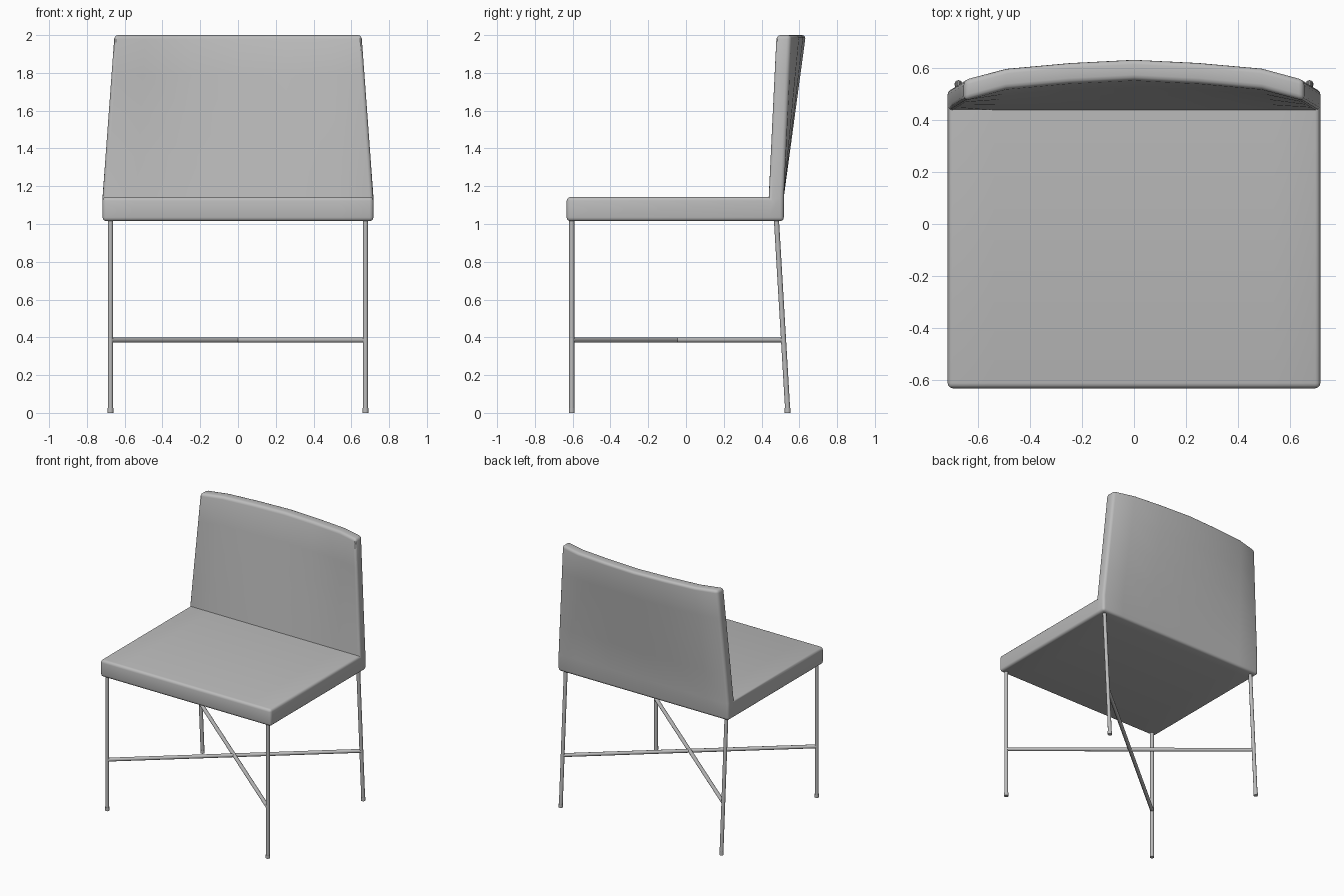
import bpy, bmesh, math
from mathutils import Vector

cube = bpy.data.objects.get("Cube")
if cube:
    bpy.data.objects.remove(cube, do_unlink=True)

grey = bpy.data.materials.new("plain grey")
grey.use_nodes = True
grey.diffuse_color = (0.5, 0.5, 0.5, 1)
grey.node_tree.nodes["Principled BSDF"].inputs["Base Color"].default_value = (0.5, 0.5, 0.5, 1)

HALF, SEAT_LOW, SEAT_TOP, TOP = 0.717, 1.015, 1.143, 2.0
SEAT_FRONT, BACK_INNER, BACK_OUTER = -0.632, 0.438, 0.518


def finish(name, bm):
    mesh = bpy.data.meshes.new(name)
    bm.to_mesh(mesh)
    bm.free()
    mesh.materials.append(grey)
    obj = bpy.data.objects.new(name, mesh)
    bpy.context.collection.objects.link(obj)
    bpy.context.view_layer.objects.active = obj
    bpy.ops.object.select_all(action='DESELECT')
    obj.select_set(True)
    bpy.ops.object.shade_smooth_by_angle(angle=math.radians(35))
    return obj


# Upholstered seat and bowed backrest as one L-shaped shell
def build_shell():
    bm = bmesh.new()
    levels = [SEAT_LOW, SEAT_TOP, 1.36, 1.58, 1.79, TOP]
    bow = {0: 1, 0.38: 0.84, 0.75: 0.56, 1: 0}
    columns = []
    for u in sorted({s * k for k in bow for s in (-1, 1)}):
        inner, outer = [], []
        for z in levels:
            t = max(0, (z - SEAT_TOP) / (TOP - SEAT_TOP))
            x = u * (HALF - 0.063 * t)
            y = t * (0.036 + 0.08 * bow[abs(u)])
            inner.append(bm.verts.new((x, BACK_INNER + y, z)))
            outer.append(bm.verts.new((x, BACK_OUTER + y, z)))
        low = bm.verts.new((u * HALF, SEAT_FRONT, SEAT_LOW))
        high = bm.verts.new((u * HALF, SEAT_FRONT, SEAT_TOP))
        columns.append((inner, outer, low, high))

    # Skin between neighbouring columns
    loops = [[low, inner[0]] + outer + inner[:0:-1] + [high]
             for inner, outer, low, high in columns]
    n = len(loops[0])
    for a, b in zip(loops, loops[1:]):
        for i in range(n):
            j = (i + 1) % n
            bm.faces.new((a[i], a[j], b[j], b[i]))
    # Side panels
    for inner, outer, low, high in (columns[0], columns[-1]):
        bm.faces.new((low, inner[0], inner[1], high))
        for i in range(len(levels) - 1):
            bm.faces.new((inner[i], outer[i], outer[i + 1], inner[i + 1]))
    bmesh.ops.recalc_face_normals(bm, faces=bm.faces)
    rims = [e for e in bm.edges if e.is_convex and e.calc_face_angle() > 0.8]
    bmesh.ops.bevel(bm, geom=rims, offset=0.02, segments=3, profile=0.5, affect='EDGES')
    finish("seat_and_backrest", bm)


# Round rod between two points
def rod(name, start, end, radius):
    start, end = Vector(start), Vector(end)
    bm = bmesh.new()
    bmesh.ops.create_cone(bm, cap_ends=True, segments=16, radius1=radius,
                          radius2=radius, depth=(end - start).length)
    turn = Vector((0, 0, 1)).rotation_difference(end - start).to_matrix().to_4x4()
    bmesh.ops.transform(bm, matrix=turn, verts=bm.verts)
    bmesh.ops.translate(bm, vec=(start + end) / 2, verts=bm.verts)
    finish(name, bm)


build_shell()

# Legs with small glides; the rear pair rakes backwards
LEG_X, BAR_Z = 0.675, 0.385
for side, sx in (("left", 1), ("right", -1)):
    x = sx * LEG_X
    for end, y_top, y_foot in (("front", -0.605, -0.605), ("rear", 0.478, 0.538)):
        rod(f"{end}_{side}_leg", (x, y_foot, 0.02), (x, y_top, SEAT_LOW + 0.02), 0.0135)
        rod(f"{end}_{side}_glide", (x, y_foot, 0), (x, y_foot, 0.025), 0.0155)
    # Crossed stretcher running to the opposite rear leg
    rod(f"{side}_cross_bar", (x, -0.605, BAR_Z), (-x, 0.515, BAR_Z), 0.0135)
